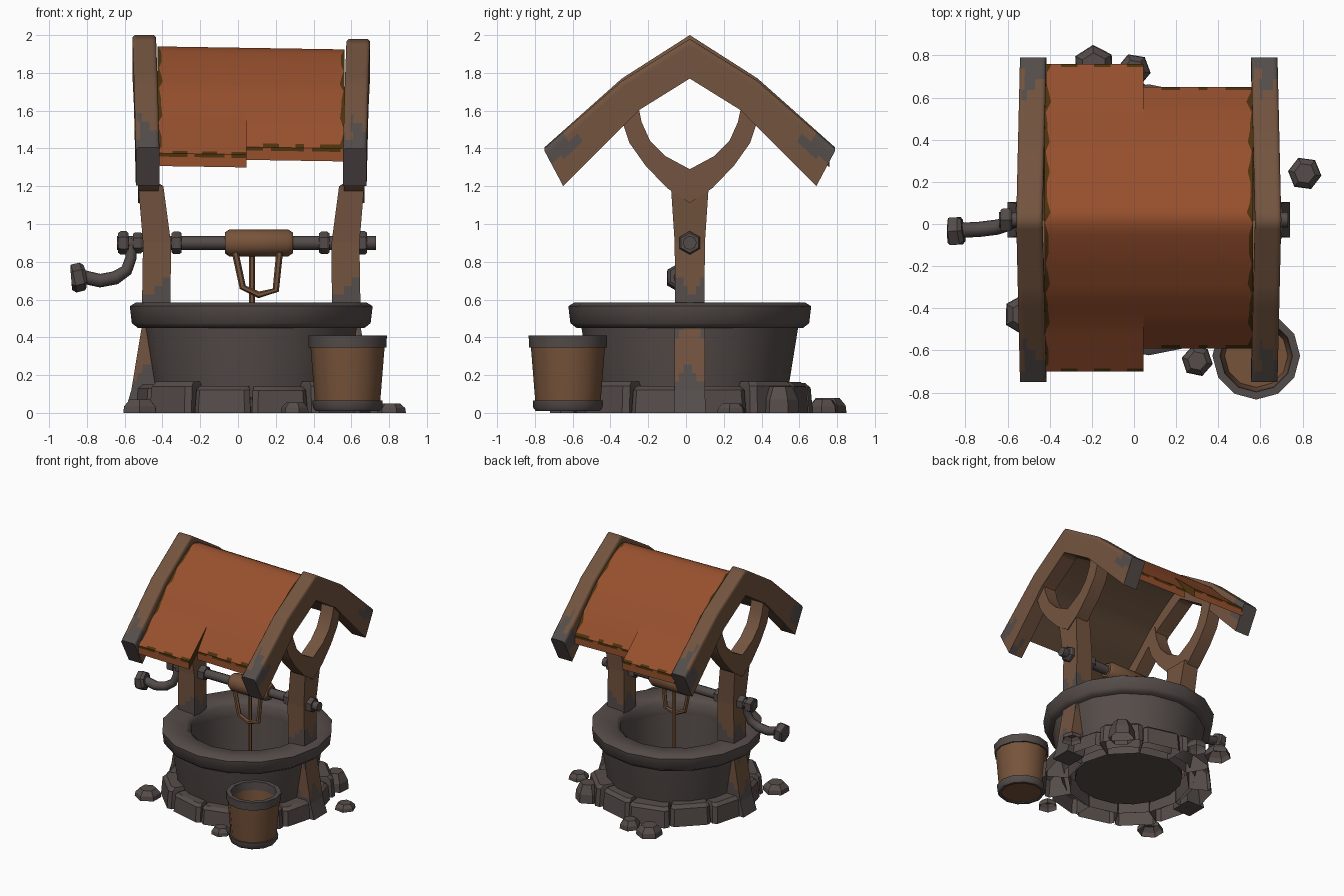
import bpy, bmesh, math, random
from mathutils import Vector

if "Cube" in bpy.data.objects:
    bpy.data.objects.remove(bpy.data.objects["Cube"])
random.seed(4)
CX, CY = 0.07, 0.02          # well axis


def mat(name, r, g, b):
    m = bpy.data.materials.new(name)
    m.diffuse_color = (r, g, b, 1)
    m.use_nodes = True
    m.node_tree.nodes["Principled BSDF"].inputs["Base Color"].default_value = m.diffuse_color
    return m


STONE = mat("stone", .092, .073, .067)
WOOD = mat("wood", .172, .088, .050)
WORN = mat("worn_wood_grey", .090, .075, .070)
ROOF = mat("roof_orange", .31, .080, .027)
TRIM = mat("roof_edge_brown", .075, .032, .004)
UNDER = mat("roof_underside", .13, .075, .042)
METAL = mat("metal", .085, .070, .066)
BARREL = mat("bucket_wood", .185, .088, .043)


def finish(bm, name, mats, rule=None, angle=None):
    bmesh.ops.recalc_face_normals(bm, faces=bm.faces)
    if rule:
        for f in bm.faces:
            f.material_index = rule(f.calc_center_median(), f.normal)
    me = bpy.data.meshes.new(name)
    bm.to_mesh(me)
    bm.free()
    for m in mats:
        me.materials.append(m)
    ob = bpy.data.objects.new(name, me)
    bpy.context.collection.objects.link(ob)
    if angle:
        bpy.ops.object.select_all(action='DESELECT')
        ob.select_set(True)
        bpy.context.view_layer.objects.active = ob
        bpy.ops.object.shade_smooth_by_angle(angle=math.radians(angle))
    return ob


def loft(rings, bm=None, cap=True, closed=False):
    """Skin a list of equally sized point rings; cap may be True, False or 'end'."""
    bm = bm or bmesh.new()
    vs = [[bm.verts.new(p) for p in r] for r in rings]
    n = len(vs[0])
    pairs = list(zip(vs, vs[1:])) + ([(vs[-1], vs[0])] if closed else [])
    for a, b in pairs:
        for i in range(n):
            bm.faces.new((a[i], a[(i + 1) % n], b[(i + 1) % n], b[i]))
    if cap and not closed:
        if cap != 'end':
            bm.faces.new(vs[0])
        bm.faces.new(vs[-1])
    return bm


def lathe(c, prof, sides, closed=False, cap=True):
    rings = [[(c[0] + r * math.cos(2 * math.pi * i / sides),
               c[1] + r * math.sin(2 * math.pi * i / sides), z)
              for i in range(sides)] for r, z in prof]
    return loft(rings, cap=cap, closed=closed)


def tube(path, radii, sides):
    pts = [Vector(p) for p in path]
    rings = []
    for i, p in enumerate(pts):
        d = (pts[min(i + 1, len(pts) - 1)] - pts[max(i - 1, 0)]).normalized()
        u = d.cross(Vector((0, 1, .01))).normalized()
        w = d.cross(u)
        r = radii[i] if isinstance(radii, (list, tuple)) else radii
        rings.append([p + r * (math.cos(2 * math.pi * k / sides) * u
                               + math.sin(2 * math.pi * k / sides) * w) for k in range(sides)])
    return loft(rings)


# --- well wall, rim and floor
finish(lathe((CX, CY), [(.50, .03), (.525, .15), (.575, .46), (.43, .46), (.40, .05)], 16, cap=False),
       "well_wall", [STONE], angle=35)
finish(lathe((CX, CY), [(.425, .45), (.60, .45), (.632, .475), (.643, .565), (.61, .585), (.46, .575), (.425, .545)],
             16, closed=True), "well_rim", [STONE], angle=50)
finish(lathe((CX, CY), [(.405, .05), (.405, .06)], 16), "well_floor", [STONE])

# --- ring of foundation stones, open underneath
bm = bmesh.new()
for k in range(12):
    a0 = math.radians(-105 + 30 * k)
    h, ro = random.uniform(.135, .17), random.uniform(.62, .665)
    q0 = math.radians(random.uniform(14.4, 15))
    rings = []
    for z, s in ((0, 0), (h * .85, .012), (h, .04)):
        q = q0 - s * .5
        rings.append([(CX + r * math.cos(a), CY + r * math.sin(a), z) for r, a in
                      ((.46, a0 - q), (ro - s - .02, a0 - q), (ro - s, a0 - q * .8),
                       (ro - s, a0 + q * .8), (ro - s - .02, a0 + q), (.46, a0 + q))])
    loft(rings, bm, cap='end')
finish(bm, "foundation_stones", [STONE], angle=30)

# --- loose rocks
bm = bmesh.new()
for x, y, r, h in ((.81, .24, .08, .05), (-.19, .75, .10, .08), (0, .73, .08, .07), (.30, -.65, .075, .055),
                   (-.52, -.43, .10, .07), (.54, .5, .10, .14)):
    t = random.random()
    rings = [[(x + r * s * math.cos(t + k * math.pi / 3), y + r * s * math.sin(t + k * math.pi / 3),
               z) for k in range(6)] for z, s in ((0, 1), (h * .5, .95), (h, .62))]
    loft(rings, bm, cap='end')
finish(bm, "loose_rocks", [STONE])

# --- timber frame: posts, curved braces and gable beams, mirrored about the axis
POST = [(0, -.60, -.44, .085), (.12, -.565, -.42, .08), (.44, -.512, -.38, .08), (.58, -.508, -.357, .078),
        (.9, -.503, -.355, .08), (1.2, -.528, -.395, .10), (1.22, -.525, -.425, .06)]
BEAM = [(-.77, 1.405, -.67, 1.205), (-.36, 1.77, -.27, 1.615), (0, 2, 0, 1.79),
        (.36, 1.77, .27, 1.615), (.77, 1.405, .67, 1.205)]
BRACE = [(-.28, 1.66, -.37, 1.58), (-.255, 1.54, -.32, 1.43), (-.21, 1.44, -.235, 1.31), (-.13, 1.36, -.12, 1.19),
         (0, 1.29, 0, 1.11), (.13, 1.36, .12, 1.19), (.21, 1.44, .235, 1.31), (.255, 1.54, .32, 1.43),
         (.28, 1.66, .37, 1.58)]


def post_rule(c, n):
    wave = .05 * math.sin(40 * c.y + 25 * c.x)
    if c.z > .68 + wave:
        return 0
    return 0 if .2 < c.z + wave < .46 else 1


def beam_rule(c, n):
    d = abs(c.y - CY)
    return 1 if d > .655 + .07 * math.sin(c.z * 26 + c.x * 45) else 0


for side, name in ((1, "left"), (-1, "right")):
    def X(x):
        return x if side == 1 else 2 * CX - x
    dz = 0 if side == 1 else -.02
    rings = [[(X(a), CY - w, z), (X(b), CY - w, z), (X(b), CY + w, z), (X(a), CY + w, z)] for z, a, b, w in POST]
    bm = loft(rings)
    bmesh.ops.subdivide_edges(bm, edges=bm.edges[:], cuts=6, use_grid_fill=True)
    finish(bm, name + "_post", [WOOD, WORN], post_rule)

    rings = []
    for yo, zo, yi, zi in BEAM:
        s = .018 * (1 - abs(yo) / .77)
        a, b = X(-.541 - s), X(-.416 - s)
        zo, zi = zo + dz * (1 - abs(yo)), zi + dz * (1 - abs(yo))
        c = .012
        rings.append([(a + side * c, CY + yo, zo), (b - side * c, CY + yo, zo), (b, CY + yo, zo - c),
                      (b, CY + yi, zi), (a, CY + yi, zi), (a, CY + yo, zo - c)])
    bm = loft(rings, cap=False)
    bmesh.ops.subdivide_edges(bm, edges=[e for e in bm.edges if e.calc_length() > .05], cuts=7, use_grid_fill=True)
    bmesh.ops.holes_fill(bm, edges=[e for e in bm.edges if e.is_boundary], sides=0)
    finish(bm, name + "_gable_beam", [WOOD, WORN], beam_rule, angle=68)

    finish(loft([[(X(-.53), CY + yo, zo), (X(-.42), CY + yo, zo), (X(-.42), CY + yi, zi),
                  (X(-.53), CY + yi, zi)] for yo, zo, yi, zi in BRACE]), name + "_braces", [WOOD], angle=40)

# --- two roof sheets sharing one curve, with ragged dark edges
CURVE = [(0, 1.94), (.05, 1.928), (.12, 1.89), (.22, 1.825), (.36, 1.72), (.5, 1.575)]


def roof_z(t, pts):
    for (a, za), (b, zb) in zip(pts, pts[1:]):
        if t <= b + 1e-6:
            return za + (zb - za) * (t - a) / (b - a)
    return pts[-1][1]


for name, x0, x1, half, eave, edge in (("left", -.425, .045, .73, 1.375, -1), ("right", .045, .565, .62, 1.415, 1)):
    pts = CURVE + [(half, eave)]
    cols = 12
    side_us = [.025, .05, .08, .12, .17, .22, .27, .315, .36, .41, .455, .5, .55, half - .04, half - .015, half]
    us = [-u for u in reversed(side_us)] + [0] + side_us
    if half > .7:
        us = sorted(us + [-.63, .63])
    bm = bmesh.new()
    g = []
    for u in us:
        w = .016 + .009 * math.sin(u * 37) + .007 * math.sin(u * 71)      # ragged trim width
        xs = [x0 + (x1 - x0) * i / cols for i in range(cols + 1)]
        if edge < 0:
            xs[1] = x0 + w
        else:
            xs[-2] = x1 - w
        g.append([bm.verts.new((x, .03 + u, roof_z(abs(u), pts) - .016 * (x + .425))) for x in xs])
    for a, b in zip(g, g[1:]):
        for i in range(cols):
            bm.faces.new((a[i], a[i + 1], b[i + 1], b[i]))
    top = bm.faces[:]
    for drop in (.018, .05):                       # thin trim band, then the sheet below it
        ext = bmesh.ops.extrude_face_region(bm, geom=top, use_keep_orig=drop < .03)["geom"]
        bmesh.ops.translate(bm, vec=(0, 0, -drop), verts=[e for e in ext if isinstance(e, bmesh.types.BMVert)])
        if drop > .03:
            break
        top = [e for e in ext if isinstance(e, bmesh.types.BMFace)]

    def roof_rule(c, n):
        if n.z < -.1:
            return 2
        u = c.y - .03
        if n.z < .1:
            band = c.z > eave - .016 * (c.x + .425) - .018
            return 1 if abs(n.x) > .5 or (band and math.sin(c.x * 31) > -.75) else 0
        near = (c.x - x0) if edge < 0 else (x1 - c.x)
        return 1 if near < .019 or (abs(u) > half - .016 and math.sin(c.x * 40 + 1) > .2) else 0
    finish(bm, name + "_roof_sheet", [ROOF, TRIM, UNDER], roof_rule, angle=35)

# --- axle, nuts and crank
finish(tube([(-.64, CY, .9), (.73, CY, .9)], .037, 8), "axle", [METAL], angle=50)
for i, (x, r) in enumerate(((-.607, .062), (-.53, .055), (-.325, .06), (.457, .06), (.657, .062))):
    finish(tube([(x - .027, CY, .9), (x - .015, CY, .9), (x + .015, CY, .9), (x + .027, CY, .9)],
                [r * .85, r, r, r * .85], 6), "axle_nut_%d" % i, [METAL])
finish(tube([(-.565, .02, .92), (-.567, .01, .82), (-.59, 0, .755), (-.65, -.015, .715), (-.73, -.025, .70),
             (-.82, -.03, .72)], [.03, .03, .032, .036, .036, .036], 8), "crank_arm", [METAL], angle=50)
finish(tube([(-.883, -.035, .71), (-.87, -.035, .711), (-.825, -.032, .722), (-.81, -.03, .724)],
            [.06, .075, .075, .06], 6), "crank_knob", [METAL])

# --- rope drum, bail and rope
finish(tube([(-.07, CY, .9), (-.045, CY, .9), (.265, CY, .9), (.29, CY, .9)], [.055, .072, .072, .055], 10),
       "rope_drum", [BARREL], angle=35)
finish(tube([(-.015, -.02, .85), (.025, -.02, .665), (.11, -.02, .625), (.20, -.02, .65), (.22, -.02, .85)],
            .018, 6), "drum_bail", [BARREL])
finish(tube([(.073, .05, .88), (.073, .05, .06)], .016, 6), "rope", [BARREL])

# --- bucket with metal hoops
BC = (.58, -.625)
finish(lathe(BC, [(.168, .02), (.173, .06), (.197, .36), (.167, .36), (.15, .20)], 12),
       "bucket_body", [BARREL], angle=40)
for name, prof in (("top", [(.19, .345), (.206, .345), (.208, .41), (.172, .41), (.165, .345)]),
                   ("bottom", [(.15, .01), (.17, .01), (.184, .028), (.185, .065), (.16, .065)])):
    finish(lathe(BC, prof, 12, closed=True), "bucket_%s_hoop" % name, [METAL], angle=40)
